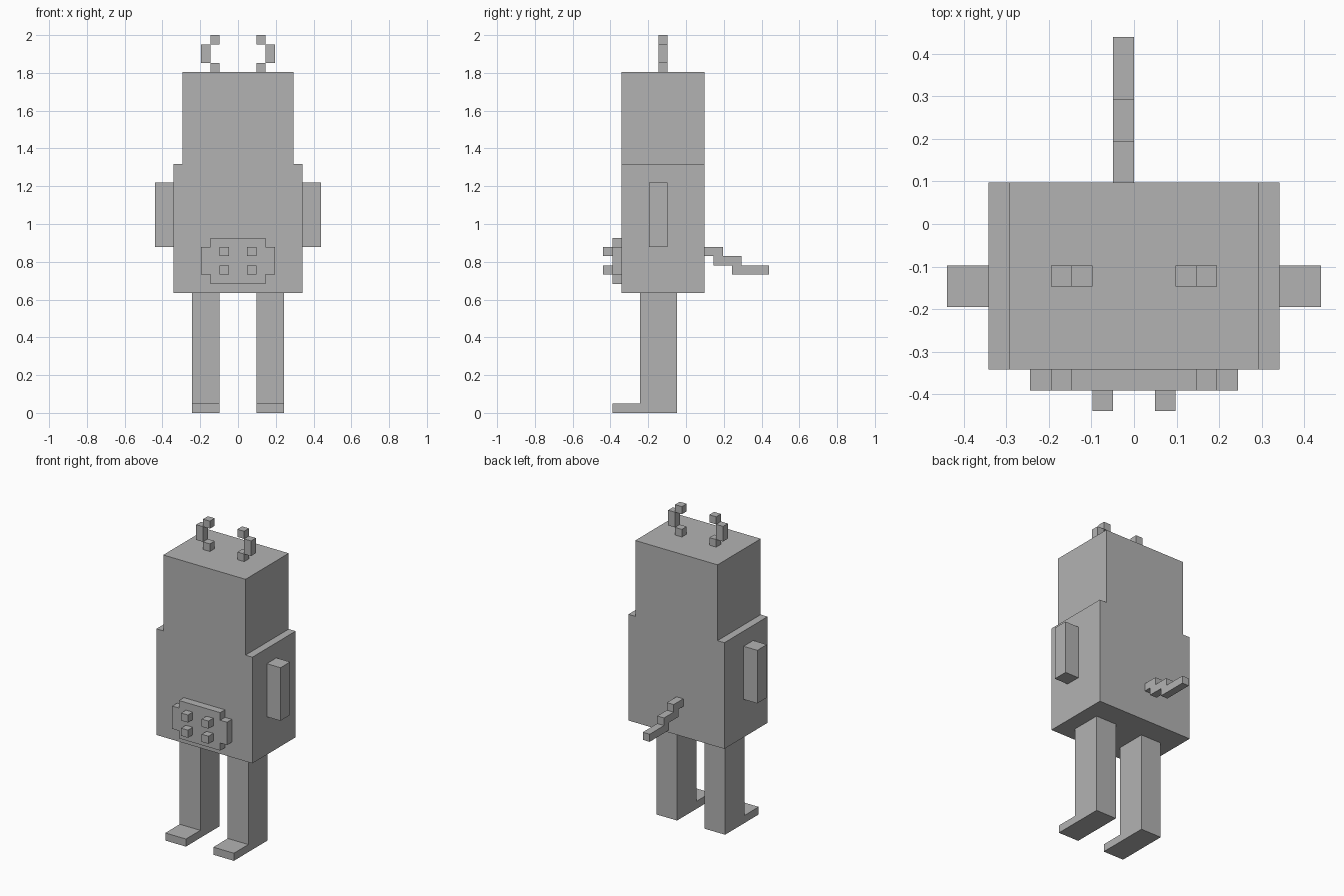
import bpy
import bmesh
from mathutils import Vector

if "Cube" in bpy.data.objects:
    bpy.data.objects.remove(bpy.data.objects["Cube"], do_unlink=True)

U = 2 / 41  # one block of the model's grid

grey = bpy.data.materials.new("plain grey")
grey.use_nodes = True
colour = (0.45, 0.45, 0.45, 1)
grey.diffuse_color = colour
grey.node_tree.nodes["Principled BSDF"].inputs["Base Color"].default_value = colour


def blocks(name, *spans):
    """One object from boxes, each given as (x0, x1, y0, y1, z0, z1) in grid blocks."""
    bm = bmesh.new()
    for x0, x1, y0, y1, z0, z1 in spans:
        low, high = Vector((x0, y0, z0)) * U, Vector((x1, y1, z1)) * U
        for v in bmesh.ops.create_cube(bm, size=1)["verts"]:
            v.co = (low + high) / 2 + v.co * (high - low)
    mesh = bpy.data.meshes.new(name)
    bm.to_mesh(mesh)
    bm.free()
    mesh.materials.append(grey)
    obj = bpy.data.objects.new(name, mesh)
    bpy.context.collection.objects.link(obj)
    return obj


def pair(name, *spans):
    """The same part on both sides."""
    blocks("left_" + name, *spans)
    blocks("right_" + name, *[(-s[1], -s[0], *s[2:]) for s in spans])


# Body and head
blocks("body", (-7, 7, -7, 2, 13, 27))
blocks("head", (-6, 6, -7, 2, 27, 37))

# Limbs
pair("arm", (7, 9, -4, -2, 18, 25))
pair("leg", (2, 5, -5, -1, 0, 13))
pair("foot", (2, 5, -8, -5, 0, 1))

# Curved horns, stepped outward then back in
pair("horn", (2, 3, -3, -2, 37, 38), (3, 4, -3, -2, 38, 40), (2, 3, -3, -2, 40, 41))

# Udder plate with narrower side steps, and four teats
blocks("udder", (-3, 3, -8, -7, 14, 19))
pair("udder_side", (3, 4, -8, -7, 15, 18))
for row, z in (("lower", 15), ("upper", 17)):
    pair(row + "_teat", (1, 2, -9, -8, z, z + 1))

# Tail stepping down behind
blocks("tail", (-1, 0, 2, 4, 17, 18), (-1, 0, 3, 6, 16, 17), (-1, 0, 5, 9, 15, 16))
